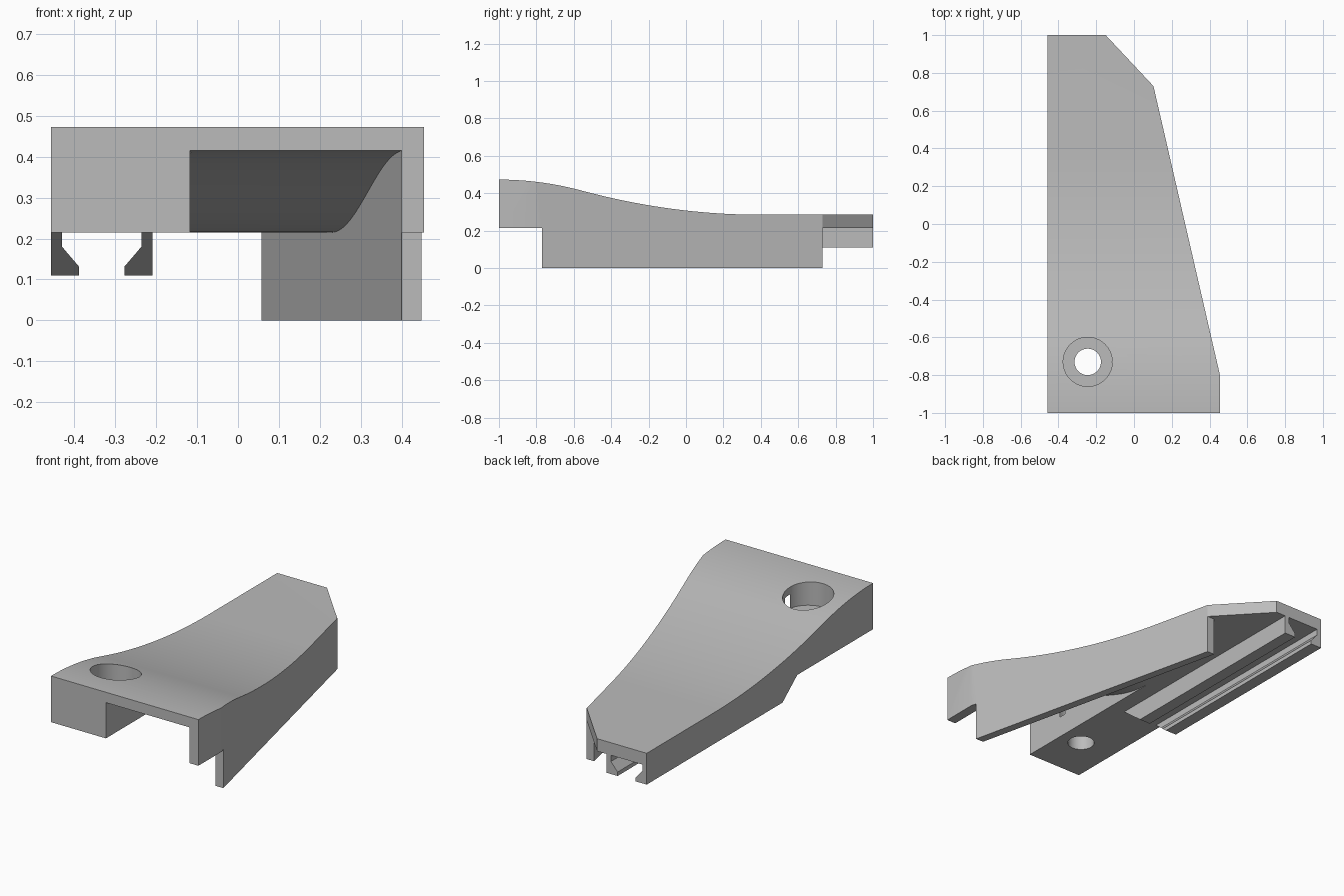
import bpy, bmesh, math
from mathutils import Vector

if "Cube" in bpy.data.objects:
    bpy.data.objects.remove(bpy.data.objects["Cube"])

LEFT, RIGHT = -0.457, 0.455      # side limits in x
DECK = 0.215                     # underside of the deck
BORE = (-0.245, -0.73)           # bolt hole centre

grey = bpy.data.materials.new("light_grey")
grey.use_nodes = True
colour = (0.5, 0.5, 0.5, 1)
grey.diffuse_color = colour
grey.node_tree.nodes["Principled BSDF"].inputs["Base Color"].default_value = colour


def prism(name, points, offset):
    """Extrude a planar outline of 3D points along an offset."""
    bm = bmesh.new()
    face = bm.faces.new([bm.verts.new(p) for p in points])
    new = bmesh.ops.extrude_face_region(bm, geom=[face])["geom"]
    moved = [v for v in new if isinstance(v, bmesh.types.BMVert)]
    bmesh.ops.translate(bm, verts=moved, vec=Vector(offset))
    bmesh.ops.recalc_face_normals(bm, faces=bm.faces)
    mesh = bpy.data.meshes.new(name)
    bm.to_mesh(mesh)
    bm.free()
    obj = bpy.data.objects.new(name, mesh)
    bpy.context.collection.objects.link(obj)
    mesh.materials.append(grey)
    return obj


def plan(name, outline, low, high):
    return prism(name, [(x, y, low) for x, y in outline], (0, 0, high - low))


def side(name, profile, x0, x1):
    return prism(name, [(x0, y, z) for y, z in profile], (x1 - x0, 0, 0))


def disc(name, radius, low, high, n=64):
    ring = [(BORE[0] + radius * math.cos(math.tau * i / n),
             BORE[1] + radius * math.sin(math.tau * i / n)) for i in range(n)]
    return plan(name, ring, low, high)


def combine(target, tool, operation):
    """Boolean a tool into the target, then discard the tool."""
    mod = target.modifiers.new(operation.lower(), "BOOLEAN")
    mod.operation, mod.object, mod.solver = operation, tool, "EXACT"
    bpy.context.view_layer.objects.active = target
    bpy.ops.object.modifier_apply(modifier=mod.name)
    bpy.data.objects.remove(tool)


def top_height(y):
    """Deck top: a crown flowing into a shallow dish, then flat."""
    if y < -0.55:
        return 0.473 - 0.061 * ((y + 1) / 0.45) ** 2
    return 0.285 + 0.127 * (max(0.4 - y, 0) / 0.95) ** 2


def scoop_height(y):
    """Ceiling of the front scoop: an S-curve falling to the underside."""
    t = min(max((y + 0.8) / 0.78, 0), 1)
    return DECK + 0.1 * (1 + math.cos(math.pi * t))


# Deck and wall blank: side profile trimmed by the plan outline
steps = 48
top = [(y, top_height(y)) for y in (-1 + 1.4 * i / steps for i in range(steps + 1))]
base = [(1, 0.285), (1, DECK), (0.73, DECK), (0.73, 0), (-0.77, 0), (-0.77, DECK), (-1, DECK)]
body = side("bracket_body", top + base, LEFT, RIGHT + 0.1)
outline = [(-0.6, -1.1), (RIGHT, -1.1), (RIGHT, -0.8), (0.103, 0.73), (-0.15, 1), (-0.15, 1.1), (-0.6, 1.1)]
combine(body, plan("outline_trim", outline, -0.1, 0.6), "INTERSECT")

# Clear the space beneath the deck, leaving the slanted side wall
inner = [(0.4, -1.1), (0.4, -0.77), (0.057, 0.73)]
under = [(-0.6, -1.1)] + inner + [(0.057, 0.8), (-0.6, 0.8)]
combine(body, plan("under_cut", under, -0.1, DECK), "DIFFERENCE")

# Scoop out the front underside between the bolt block and the wall
ceiling = [(-1.1, scoop_height(-1))]
ceiling += [(y, scoop_height(y)) for y in (-0.8 + 0.78 * i / 32 for i in range(32))]
scoop = side("scoop_cut", ceiling + [(-0.02, DECK), (-0.02, 0.1), (-1.1, 0.1)], -0.117, 0.6)
combine(scoop, plan("scoop_trim", [(-0.2, -1.2), (0.4, -1.2)] + inner[1:] + [(-0.2, 0.73)], 0, 0.6), "INTERSECT")
combine(body, scoop, "DIFFERENCE")

# Counterbored bolt hole
combine(body, disc("counterbore_cut", 0.13, 0.335, 0.7), "DIFFERENCE")
combine(body, disc("bolt_hole_cut", 0.07, 0.1, 0.7), "DIFFERENCE")

# Pair of hooked slide rails with raked front ends
section = [(0, 0.23), (0, 0.11), (0.068, 0.11), (0.068, 0.132), (0.027, 0.18), (0.027, 0.23)]
for name, edge, sign in (("outer_rail", LEFT, 1), ("inner_rail", -0.209, -1)):
    rail = prism(name, [(edge + sign * x, 1, z) for x, z in section], (0, -1.2, 0))
    for v in rail.data.vertices:
        if v.co.y < 0:
            v.co.y = -0.2 - (v.co.z - 0.11) * 1.24
    combine(body, rail, "UNION")

# Smooth curves, crisp edges
bpy.ops.object.select_all(action="DESELECT")
body.select_set(True)
bpy.context.view_layer.objects.active = body
bpy.ops.object.shade_smooth_by_angle(angle=math.radians(25))
